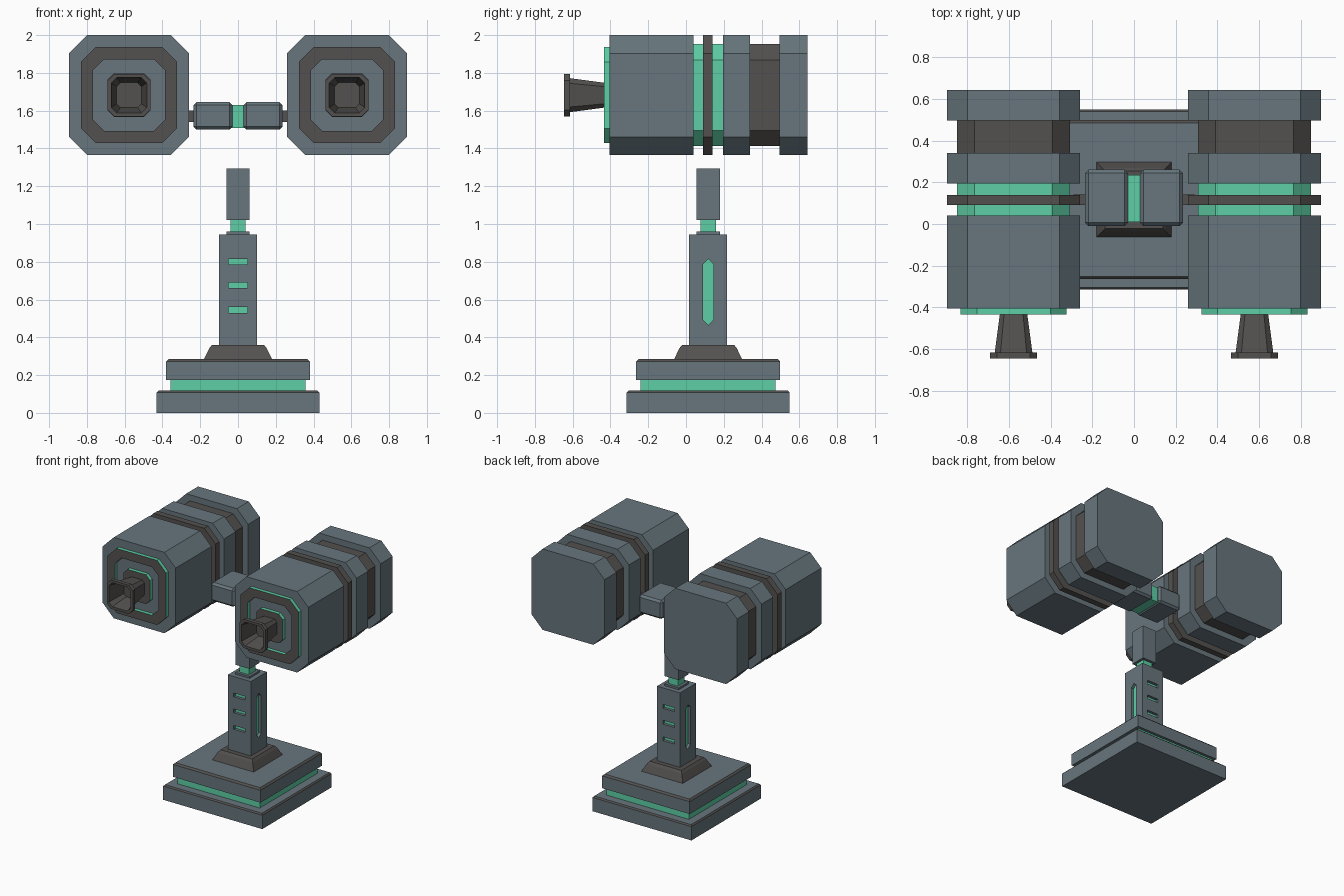
import bpy, bmesh
from mathutils import Vector

if "Cube" in bpy.data.objects:
    bpy.data.objects.remove(bpy.data.objects["Cube"])


def material(name, rgb):
    m = bpy.data.materials.new(name)
    m.use_nodes = True
    m.diffuse_color = (*rgb, 1)
    m.node_tree.nodes["Principled BSDF"].inputs["Base Color"].default_value = (*rgb, 1)
    return m


MATS = [material("slate_grey", (0.135, 0.18, 0.205)),
        material("dark_trim", (0.088, 0.083, 0.08)),
        material("mint_green", (0.11, 0.62, 0.375))]
SLATE, DARK, MINT = range(3)
MID = 0.117      # depth of the stand and arm
OCT = 0.307      # corner cut of the octagons


def finish(name, bm):
    bmesh.ops.recalc_face_normals(bm, faces=bm.faces)
    mesh = bpy.data.meshes.new(name)
    bm.to_mesh(mesh)
    bm.free()
    for m in MATS:
        mesh.materials.append(m)
    ob = bpy.data.objects.new(name, mesh)
    bpy.context.collection.objects.link(ob)
    return ob


def outline(half, octagon):
    """Square or cut-corner square around the axis."""
    if not octagon:
        return [(half, half), (-half, half), (-half, -half), (half, -half)]
    i = half * (1 - OCT)
    return [(half, i), (i, half), (-i, half), (-half, i),
            (-half, -i), (-i, -half), (i, -half), (half, -i)]


def loft(name, axis, centre, rings, mats, octagon=False, closed=False):
    """Skin (position, half width) rings along an axis, one colour per band."""
    bm = bmesh.new()
    loops = []
    for pos, half in rings:
        pts = [(a, b, pos) if axis == "z" else (a, pos, b) for a, b in outline(half, octagon)]
        loops.append([bm.verts.new(Vector(p) + Vector(centre)) for p in pts])
    pairs = list(zip(loops, loops[1:]))
    if closed:
        pairs.append((loops[-1], loops[0]))
    for (lo, hi), mat in zip(pairs, mats):
        n = len(lo)
        for i in range(n):
            j = (i + 1) % n
            bm.faces.new((lo[i], lo[j], hi[j], hi[i])).material_index = mat
    if not closed:
        bm.faces.new(loops[0]).material_index = mats[0]
        bm.faces.new(loops[-1]).material_index = mats[-1]
    return finish(name, bm)


def box(name, centre, size, mat, bevel=0):
    bm = bmesh.new()
    bmesh.ops.create_cube(bm, size=1)
    for v in bm.verts:
        v.co = Vector(c + k * s for c, k, s in zip(centre, v.co, size))
    if bevel:
        bmesh.ops.bevel(bm, geom=bm.edges[:], offset=bevel, segments=1, affect="EDGES")
    for f in bm.faces:
        f.material_index = mat
    return finish(name, bm)


# Stepped base, with dark chamfers on the plates
stand = (0, MID, 0)
base = loft("base_plate", "z", stand, [(0, 0.431), (0.108, 0.431), (0.118, 0.421)], [SLATE, DARK])
light = loft("base_light_band", "z", stand, [(0.11, 0.358), (0.18, 0.358)], [MINT])
upper = loft("upper_base_plate", "z", stand, [(0.175, 0.381), (0.272, 0.381), (0.285, 0.368)],
             [SLATE, DARK])
for plate in (base, upper):
    for f in plate.data.polygons:
        if f.normal.z > 0.99:
            f.material_index = SLATE
loft("post_foot", "z", stand, [(0.28, 0.182), (0.342, 0.152), (0.36, 0.138)], [DARK, DARK])

# Post with slots opening onto a glowing core
post = loft("post", "z", stand, [(0.355, 0.1), (0.945, 0.1)], [SLATE])
cutters = []
for side in (-1, 1):
    for z in (0.545, 0.675, 0.8):
        cutters.append(box("slot_cutter", (0, MID + side * 0.1, z), (0.1, 0.05, 0.03), SLATE))
    bm = bmesh.new()
    shape = [(0, 0.465), (0.028, 0.493), (0.028, 0.787), (0, 0.815), (-0.028, 0.787), (-0.028, 0.493)]
    face = bm.faces.new([bm.verts.new((side * 0.075, MID + y, z)) for y, z in shape])
    ext = bmesh.ops.extrude_face_region(bm, geom=[face])["geom"]
    moved = [v for v in ext if isinstance(v, bmesh.types.BMVert)]
    bmesh.ops.translate(bm, verts=moved, vec=(side * 0.05, 0, 0))
    cutters.append(finish("long_slot_cutter", bm))
for c in cutters:
    c.hide_render = True
    mod = post.modifiers.new("slot", "BOOLEAN")
    mod.operation, mod.solver, mod.object = "DIFFERENCE", "EXACT", c
# Apply the cuts, then drop the cutters
bpy.context.view_layer.update()
cut = bpy.data.meshes.new_from_object(post.evaluated_get(bpy.context.evaluated_depsgraph_get()))
post.modifiers.clear()
post.data = cut
for c in cutters:
    bpy.data.objects.remove(c)
loft("post_core", "z", stand, [(0.4, 0.078), (0.9, 0.078)], [MINT])

# Neck and head of the post
loft("neck_collar", "z", stand, [(0.94, 0.062), (0.96, 0.062)], [SLATE])
loft("neck_light", "z", stand, [(0.955, 0.041), (1.025, 0.041)], [MINT])
loft("post_head", "z", stand, [(1.02, 0.062), (1.295, 0.062)], [SLATE])

# Cross arm
box("arm_light", (0, MID + 0.005, 1.568), (0.08, 0.225, 0.122), MINT)
for side, label in ((-1, "right"), (1, "left")):
    box(label + "_arm_block", (side * 0.132, MID + 0.008, 1.572), (0.206, 0.27, 0.146), SLATE, 0.016)
    box(label + "_arm_pin", (side * 0.25, MID, 1.57), (0.08, 0.05, 0.06), DARK)

    # Barrel housing: wide shells divided by narrow bands
    hub = (side * 0.577, 0, 1.682)
    wide, slim = 0.318, 0.27
    bands = [(-0.405, 0.04, wide, SLATE), (0.04, 0.09, slim, MINT), (0.09, 0.14, wide, DARK),
             (0.14, 0.195, slim, MINT), (0.195, 0.34, wide, SLATE), (0.34, 0.495, slim, DARK),
             (0.495, 0.643, wide, SLATE)]
    rings, mats = [], []
    for k, (start, end, half, mat) in enumerate(bands):
        if k:
            # Step faces take the colour of the wider neighbour
            mats.append(mat if half == wide else bands[k - 1][3])
        rings += [(start, half), (end, half)]
        mats.append(mat)
    loft(label + "_housing", "y", hub, rings, mats, octagon=True)

    # Raised muzzle frame and plate with lit edges
    loft(label + "_muzzle_frame", "y", hub,
         [(-0.40, 0.254), (-0.433, 0.254), (-0.433, 0.19), (-0.40, 0.19)],
         [MINT, DARK, MINT, DARK], octagon=True, closed=True)
    loft(label + "_muzzle_plate", "y", hub,
         [(-0.40, 0.115), (-0.433, 0.115), (-0.433, 0.06)], [MINT, DARK], octagon=True)

    # Flared, hollow nozzle
    loft(label + "_nozzle", "y", hub,
         [(-0.42, 0.064), (-0.615, 0.09), (-0.615, 0.113), (-0.645, 0.113),
          (-0.645, 0.094), (-0.5, 0.066)], [DARK] * 5, octagon=True)
